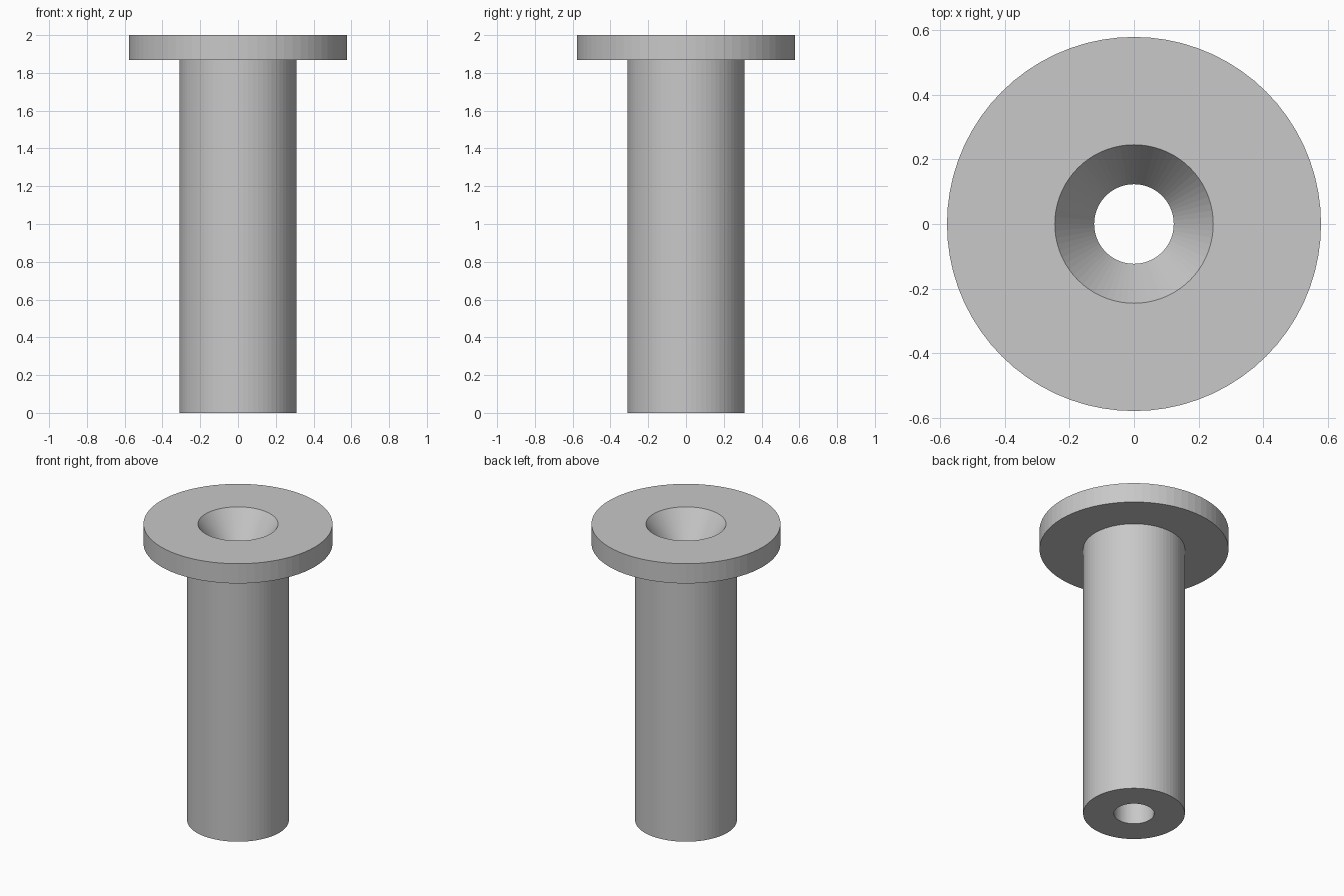
import bpy
import bmesh
from math import cos, sin, tau

SEGMENTS = 72

cube = bpy.data.objects.get("Cube")
if cube:
    bpy.data.objects.remove(cube, do_unlink=True)

# Single grey finish
grey = bpy.data.materials.new("plain grey")
grey.use_nodes = True
colour = (0.58, 0.58, 0.58, 1)
grey.diffuse_color = colour
grey.node_tree.nodes["Principled BSDF"].inputs["Base Color"].default_value = colour


def lathe(name, profile):
    """Turn a closed (radius, height) profile around the z axis."""
    bm = bmesh.new()
    rings = []
    for radius, height in profile:
        rings.append([bm.verts.new((radius * cos(tau * i / SEGMENTS),
                                    radius * sin(tau * i / SEGMENTS), height))
                      for i in range(SEGMENTS)])
    for lower, upper in zip(rings, rings[1:] + rings[:1]):
        for i in range(SEGMENTS):
            j = (i + 1) % SEGMENTS
            bm.faces.new((lower[i], lower[j], upper[j], upper[i]))
    bmesh.ops.recalc_face_normals(bm, faces=bm.faces)
    mesh = bpy.data.meshes.new(name)
    bm.to_mesh(mesh)
    bm.free()
    mesh.materials.append(grey)
    obj = bpy.data.objects.new(name, mesh)
    bpy.context.collection.objects.link(obj)
    return obj


# Main dimensions
height = 2.0
flange_radius, flange_base = 0.578, 1.867
shaft_radius = 0.311
bore_radius = 0.123
sink_radius, sink_depth = 0.245, 0.18

# Shaft and flange with a through bore and a countersunk mouth
lathe("flanged_bushing", [
    (bore_radius, 0),
    (shaft_radius, 0),
    (shaft_radius, flange_base),
    (flange_radius, flange_base),
    (flange_radius, height),
    (sink_radius, height),
    (bore_radius, height - sink_depth),
])
